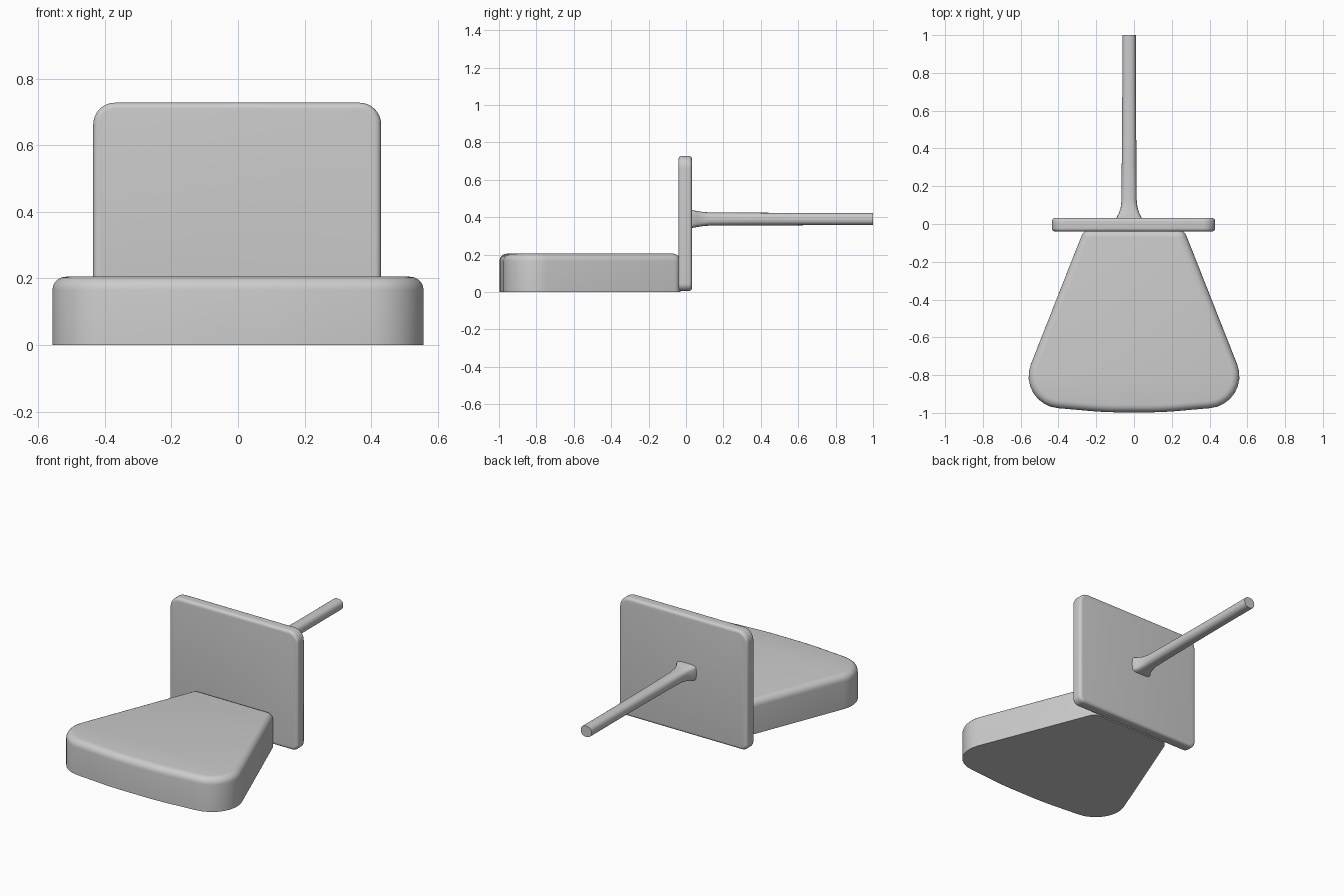
import bpy, bmesh, math
from mathutils import Vector

if "Cube" in bpy.data.objects:
    bpy.data.objects.remove(bpy.data.objects["Cube"])


def rounded_outline(corners, steps=8):
    """Fillet a convex polygon given as (x, y, radius) corners."""
    pts = []
    for i, (x, y, r) in enumerate(corners):
        p = Vector((x, y))
        a = (Vector(corners[i - 1][:2]) - p).normalized()
        b = (Vector(corners[(i + 1) % len(corners)][:2]) - p).normalized()
        half = a.angle(b) / 2
        centre = p + (a + b).normalized() * r / math.sin(half)
        start = p + a * r / math.tan(half) - centre
        end = p + b * r / math.tan(half) - centre
        a0 = math.atan2(start.y, start.x)
        turn = math.atan2(start.x * end.y - start.y * end.x, start.dot(end))
        for k in range(steps + 1):
            t = a0 + turn * k / steps
            pts.append(centre + Vector((math.cos(t), math.sin(t))) * r)
    return pts


def finish(name, bm):
    bmesh.ops.recalc_face_normals(bm, faces=bm.faces[:])
    mesh = bpy.data.meshes.new(name)
    bm.to_mesh(mesh)
    bm.free()
    obj = bpy.data.objects.new(name, mesh)
    bpy.context.collection.objects.link(obj)
    bpy.ops.object.select_all(action='DESELECT')
    obj.select_set(True)
    bpy.context.view_layer.objects.active = obj
    bpy.ops.object.shade_smooth_by_angle(angle=math.radians(40))
    return obj


def slab(name, outline, z0, z1, bevel, both_ends):
    bm = bmesh.new()
    face = bm.faces.new([bm.verts.new((p.x, p.y, z0)) for p in outline])
    ext = bmesh.ops.extrude_face_region(bm, geom=[face], use_keep_orig=True)
    top = [v for v in ext['geom'] if isinstance(v, bmesh.types.BMVert)]
    bmesh.ops.translate(bm, verts=top, vec=(0, 0, z1 - z0))
    bmesh.ops.recalc_face_normals(bm, faces=bm.faces[:])
    rim = [e for e in bm.edges if all(abs(v.co.z - z1) < 1e-5 for v in e.verts)
           or (both_ends and all(abs(v.co.z - z0) < 1e-5 for v in e.verts))]
    bmesh.ops.bevel(bm, geom=rim, offset=bevel, segments=5, profile=0.5,
                    affect='EDGES', clamp_overlap=False)
    return finish(name, bm)


# Seat: wedge-shaped cushion with a gently bowed front and flat underside
seat_half = [(0.265, -0.03, 0.05), (0.63, -0.955, 0.17), (0.15, -0.997, 1.8)]
seat_corners = seat_half + [(-x, y, r) for x, y, r in reversed(seat_half)]
slab("seat", rounded_outline(seat_corners), 0.0, 0.205, 0.04, False)

# Backrest: thin upright rounded panel
panel = [(-0.435, 0.005, 0.04), (0.43, 0.005, 0.04),
         (0.43, 0.728, 0.065), (-0.435, 0.728, 0.065)]
back = slab("backrest", rounded_outline(panel), -0.032, 0.04, 0.018, True)
back.rotation_euler.x = math.pi / 2

# Support rod: flared, squarish foot blending into a long thin bar
sections = [(0.01, 0.068, 0.049, 0.4), (0.035, 0.066, 0.047, 0.4),
            (0.06, 0.053, 0.043, 0.5), (0.09, 0.044, 0.038, 0.6),
            (0.13, 0.040, 0.035, 0.75), (0.3, 0.039, 0.034, 0.85),
            (0.7, 0.036, 0.033, 0.85), (1.0, 0.036, 0.033, 0.85)]
bm = bmesh.new()
rings = []
N = 24
for y, rx, rz, power in sections:
    ring = []
    for k in range(N):
        c, s = (f(2 * math.pi * k / N) for f in (math.cos, math.sin))
        x = math.copysign(abs(c) ** power, c) * rx
        z = math.copysign(abs(s) ** power, s) * rz
        ring.append(bm.verts.new((x - 0.026, y, z + 0.39)))
    rings.append(ring)
for a, b in zip(rings, rings[1:]):
    for k in range(N):
        j = (k + 1) % N
        bm.faces.new((a[k], a[j], b[j], b[k]))
bm.faces.new(rings[0])
bm.faces.new(rings[-1])
finish("support_rod", bm)
